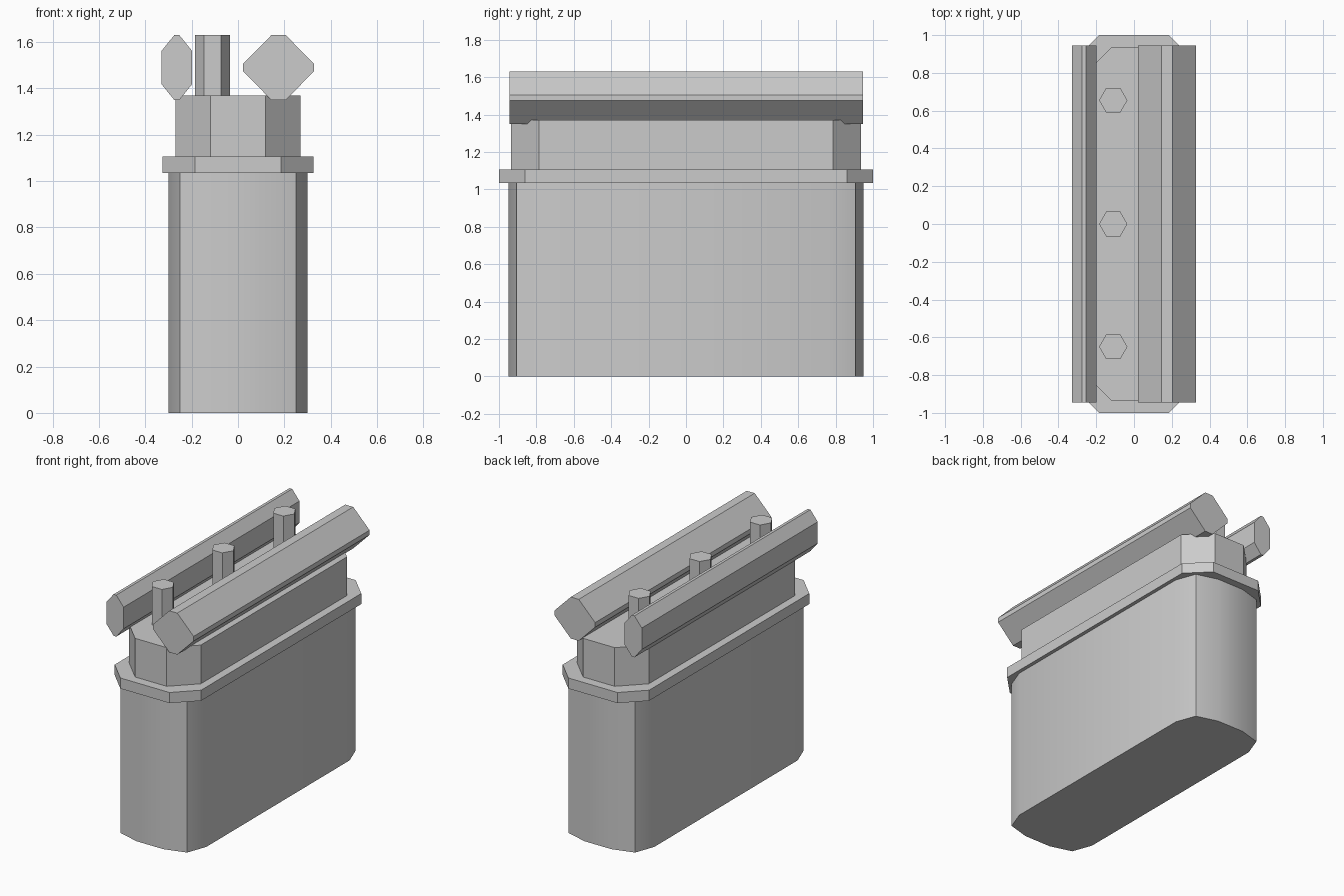
import bpy, bmesh, math
from mathutils import Matrix, Vector

if "Cube" in bpy.data.objects:
    bpy.data.objects.remove(bpy.data.objects["Cube"])

grey = bpy.data.materials.new("light_grey")
grey.diffuse_color = (0.6, 0.6, 0.6, 1)
grey.use_nodes = True
grey.node_tree.nodes["Principled BSDF"].inputs["Base Color"].default_value = grey.diffuse_color


def mirrored_outline(quarter):
    """Full closed outline from one quarter, listed from +x side round to +y end."""
    back = quarter + [(-x, y) for x, y in reversed(quarter)]
    return back + [(-x, -y) for x, y in back]


def prism(name, outline, depth, matrix):
    """Extrude a flat outline along its local z, then place it."""
    bm = bmesh.new()
    face = bm.faces.new([bm.verts.new((x, y, 0)) for x, y in outline])
    top = bmesh.ops.extrude_face_region(bm, geom=[face])["geom"]
    bmesh.ops.translate(bm, vec=(0, 0, depth),
                        verts=[v for v in top if isinstance(v, bmesh.types.BMVert)])
    bmesh.ops.transform(bm, matrix=matrix, verts=bm.verts)
    bmesh.ops.recalc_face_normals(bm, faces=bm.faces)
    mesh = bpy.data.meshes.new(name)
    bm.to_mesh(mesh)
    bm.free()
    mesh.materials.append(grey)
    obj = bpy.data.objects.new(name, mesh)
    bpy.context.collection.objects.link(obj)
    return obj


def upright(name, outline, z0, z1, x=0, y=0):
    return prism(name, outline, z1 - z0, Matrix.Translation((x, y, z0)))


def rail(name, quarter, x, z, half_length):
    """Bar along y with its cross-section in the xz plane."""
    place = Matrix.Translation((x, half_length, z)) @ Matrix.Rotation(math.pi / 2, 4, "X")
    return prism(name, mirrored_outline(quarter), 2 * half_length, place)


# Main body: softly bowed sides and ends, sharp vertical corners
body = upright("body", mirrored_outline([(0.30, 0.77), (0.25, 0.905), (0.10, 0.948)]), 0, 1.035)
bpy.context.view_layer.objects.active = body
body.select_set(True)
bpy.ops.object.shade_smooth_by_angle(angle=math.radians(30))
body.select_set(False)

# Flange and neck with chamfered corners
upright("flange", mirrored_outline([(0.325, 0.86), (0.185, 1.0)]), 1.035, 1.107)
upright("neck", mirrored_outline([(0.27, 0.785), (0.119, 0.936)]), 1.107, 1.37)

# Long rails on top
rail("narrow_rail", [(0.065, 0.073), (0.01, 0.141)], -0.264, 1.49, 0.945)
rail("wide_rail", [(0.153, 0.016), (0.03, 0.141)], 0.175, 1.49, 0.945)

# Row of six-sided pins
hexagon = [(0.075 * math.cos(i * math.pi / 3), 0.075 * math.sin(i * math.pi / 3)) for i in range(6)]
for label, y in (("front", -0.65), ("middle", 0.0), ("back", 0.655)):
    upright(label + "_pin", hexagon, 1.37, 1.63, -0.11, y)
